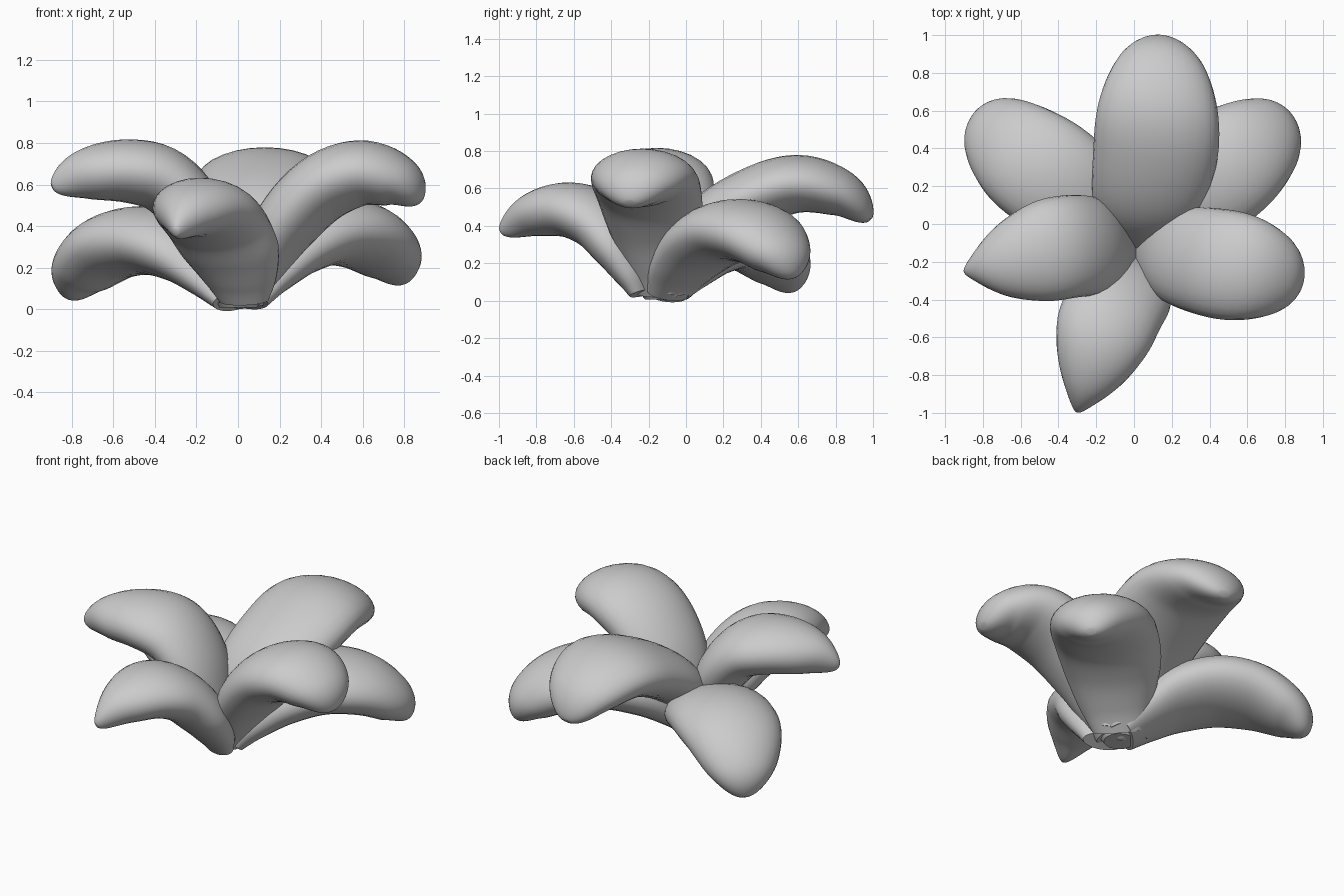
import bpy, bmesh, math
from mathutils import Vector

cube = bpy.data.objects.get("Cube")
if cube:
    bpy.data.objects.remove(cube, do_unlink=True)

grey = bpy.data.materials.new("soft_grey")
grey.use_nodes = True
COLOUR = (0.6, 0.6, 0.6, 1)
grey.diffuse_color = COLOUR
grey.node_tree.nodes["Principled BSDF"].inputs["Base Color"].default_value = COLOUR

SIDES, RINGS = 28, 40


def spline(points, t):
    """Catmull-Rom interpolation through evenly spaced points."""
    f = t * (len(points) - 1)
    i = min(int(f), len(points) - 2)
    u = f - i
    a, b = points[i], points[i + 1]
    p = points[i - 1] if i else a * 2 - b
    q = points[i + 2] if i + 2 < len(points) else b * 2 - a
    return (a * 2 + (b - p) * u + (p * 2 - a * 5 + b * 4 - q) * u ** 2
            + (a * 3 - p - b * 3 + q) * u ** 3) * 0.5


def finish(bm, name, angle=50):
    bmesh.ops.recalc_face_normals(bm, faces=bm.faces)
    mesh = bpy.data.meshes.new(name)
    bm.to_mesh(mesh)
    bm.free()
    mesh.materials.append(grey)
    obj = bpy.data.objects.new(name, mesh)
    bpy.context.collection.objects.link(obj)
    bpy.ops.object.select_all(action='DESELECT')
    obj.select_set(True)
    bpy.context.view_layer.objects.active = obj
    bpy.ops.object.shade_smooth_by_angle(angle=math.radians(angle))


# Relative half width and half thickness from base to tip, before rounding
ROUND = [0.47, 0.68, 0.9, 1.0, 1.01, 0.95, 0.85]
DROOP = [0.5, 0.74, 0.96, 1.03, 1.0, 0.89, 0.75]
POINTED = [0.48, 0.72, 0.96, 1.01, 0.98, 0.8, 0.4]
THICK = [0.4, 0.68, 0.92, 1.0, 1.0, 1.0, 0.95]


def taper(t):
    """Elliptical rounding of the outer end."""
    u = max(0, (t - 0.55) / 0.45)
    return math.sqrt(1 - 0.985 * u * u)


def petal(name, path, width, thick, outline):
    """Sweep an ellipse of changing size along a curved spine."""
    path = [Vector(p) for p in path]
    along = path[-1] - path[0]
    side = Vector((-along.y, along.x, 0)).normalized()
    bm = bmesh.new()
    rings = []
    for r in range(RINGS + 1):
        t = 1 - (1 - r / RINGS) ** 1.6
        centre = spline(path, t)
        tangent = spline(path, min(t + 0.02, 1)) - spline(path, max(t - 0.02, 0))
        normal = tangent.cross(side).normalized()
        w = spline(outline, t) * taper(t) * width
        h = spline(THICK, t) * taper(t) * thick
        ring = []
        for s in range(SIDES):
            a = math.tau * s / SIDES
            ring.append(bm.verts.new(centre + side * w * math.cos(a) + normal * h * math.sin(a)))
        rings.append(ring)
    for low, high in zip(rings, rings[1:]):
        for s in range(SIDES):
            n = (s + 1) % SIDES
            bm.faces.new((low[s], low[n], high[n], high[s]))
    bm.faces.new(rings[0])
    bm.faces.new(rings[-1])
    finish(bm, name)


# Six petals: upper ones arch outward, the back pair droops low
petal("back_petal",
      [(0.01, -0.08, .04), (0.03, -0.02, .22), (0.07, 0.12, .41), (0.11, 0.35, .55),
       (0.13, 0.6, .625), (0.145, 0.83, .57), (0.15, 0.985, .435)], 0.328, 0.16, ROUND)
petal("front_left_petal",
      [(0.06, -0.13, .04), (0.12, -0.14, .2), (0.23, -0.165, .405), (0.4, -0.2, .58),
       (0.59, -0.235, .655), (0.765, -0.27, .615), (0.88, -0.3, .52)], 0.287, 0.164, ROUND)
petal("front_right_petal",
      [(-0.04, -0.11, .04), (-0.1, -0.11, .23), (-0.2, -0.11, .45), (-0.35, -0.12, .615),
       (-0.53, -0.155, .665), (-0.73, -0.205, .65), (-0.895, -0.25, .59)], 0.27, 0.158, POINTED)
petal("front_petal",
      [(0.03, -0.23, .04), (0.01, -0.27, .15), (-0.04, -0.345, .29), (-0.11, -0.46, .42),
       (-0.18, -0.62, .485), (-0.245, -0.81, .46), (-0.3, -0.99, .37)], 0.262, 0.153, POINTED)
petal("back_left_petal",
      [(0.04, -0.09, .04), (0.12, -0.02, .17), (0.25, 0.105, .305), (0.42, 0.25, .375),
       (0.59, 0.39, .35), (0.73, 0.5, .25), (0.8, 0.57, .13)], 0.295, 0.166, DROOP)
petal("back_right_petal",
      [(-0.02, -0.1, .04), (-0.12, -0.01, .16), (-0.25, 0.1, .275), (-0.42, 0.24, .33),
       (-0.6, 0.375, .3), (-0.745, 0.5, .185), (-0.815, 0.57, .055)], 0.292, 0.165, DROOP)

# Small round heart of the flower
bm = bmesh.new()
bmesh.ops.create_uvsphere(bm, u_segments=20, v_segments=12, radius=0.055)
bmesh.ops.translate(bm, verts=bm.verts, vec=(0.01, -0.1, 0.055))
finish(bm, "flower_heart")

# Thin flat collar joining the petal bases
bm = bmesh.new()
bmesh.ops.create_cone(bm, cap_ends=True, segments=20, radius1=0.09, radius2=0.11, depth=0.025)
bmesh.ops.translate(bm, verts=bm.verts, vec=(0.0, -0.13, 0.02))
finish(bm, "base_collar", 30)
